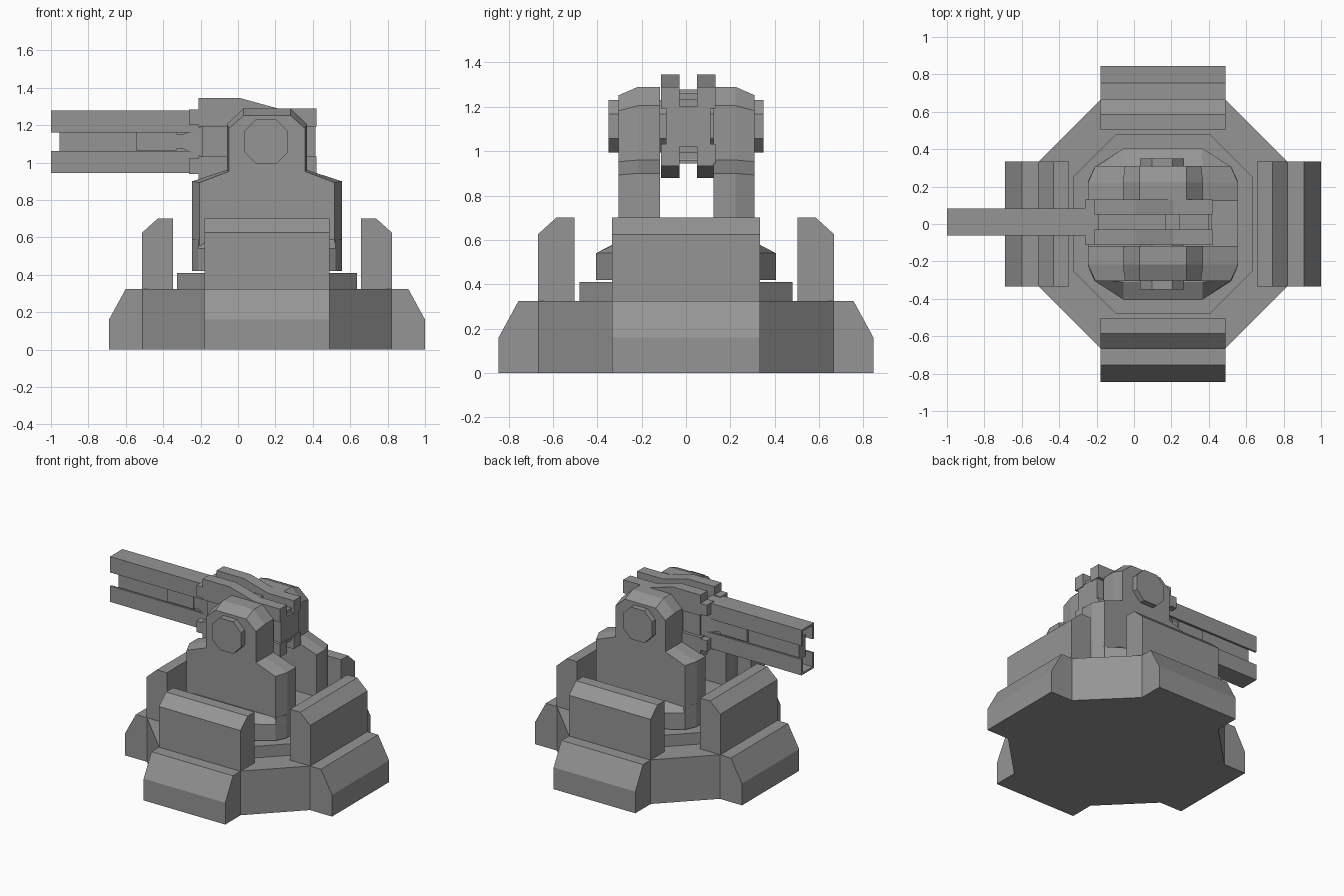
import bpy, bmesh, math
from mathutils import Matrix, Vector

old = bpy.data.objects.get("Cube")
if old:
    bpy.data.objects.remove(old, do_unlink=True)

grey = bpy.data.materials.new("armour grey")
grey.use_nodes = True
colour = (0.3, 0.3, 0.3, 1)
grey.diffuse_color = colour
grey.node_tree.nodes["Principled BSDF"].inputs["Base Color"].default_value = colour

CX = 0.155      # turning axis of the turret
GY, GZ = 0.01, 1.112   # centre line of the gun


def loft(name, rings, matrix=None):
    """Join rings of equal length with side faces and cap both ends."""
    bm = bmesh.new()
    layers = [[bm.verts.new(p) for p in ring] for ring in rings]
    n = len(rings[0])
    for a, b in zip(layers, layers[1:]):
        for i in range(n):
            j = (i + 1) % n
            bm.faces.new((a[i], a[j], b[j], b[i]))
    bm.faces.new(layers[0])
    bm.faces.new(layers[-1])
    if matrix:
        bm.transform(matrix)
    bmesh.ops.recalc_face_normals(bm, faces=bm.faces[:])
    mesh = bpy.data.meshes.new(name)
    bm.to_mesh(mesh)
    bm.free()
    mesh.materials.append(grey)
    ob = bpy.data.objects.new(name, mesh)
    bpy.context.collection.objects.link(ob)
    return ob


def along_x(name, profile, x0, x1):
    return loft(name, [[(x, y, z) for y, z in profile] for x in (x0, x1)])


def along_y(name, profile, y0, y1, matrix=None):
    return loft(name, [[(x, y, z) for x, z in profile] for y in (y0, y1)], matrix)


def box(name, x, y, z):
    return along_y(name, [(x[0], z[0]), (x[1], z[0]), (x[1], z[1]), (x[0], z[1])], *y)


def octagon(r, h):
    return [(r, -h), (r, h), (h, r), (-h, r), (-r, h), (-r, -h), (-h, -r), (h, -r)]


def plate(name, r, h, z0, z1):
    return loft(name, [[(CX + x, y, z) for x, y in octagon(r, h)] for z in (z0, z1)])


# Octagonal base and turntable
plate("base", 0.665, 0.333, 0, 0.325)
plate("turntable", 0.48, 0.25, 0.325, 0.41)
plate("pivot", 0.28, 0.12, 0.40, 0.43)

# Four buttresses with an upright shield above each
buttress = [(0.6, 0), (0.845, 0), (0.845, 0.16), (0.755, 0.325), (0.6, 0.325)]
shield = [(0.503, 0.32), (0.668, 0.32), (0.668, 0.625), (0.585, 0.70), (0.503, 0.70)]
for i, side in enumerate(("left", "back", "right", "front")):
    turn = Matrix.Translation((CX, 0, 0)) @ Matrix.Rotation(i * math.pi / 2, 4, "Z")
    along_y(side + "_buttress", buttress, -0.333, 0.333, turn)
    along_y(side + "_shield", shield, -0.333, 0.333, turn)


# Yoke deck with a sloped skirt front and back
def deck_ring(z, mid, corner):
    half = [(0.4, 0.23), (0.365, corner), (0.21, mid)]
    quarter = half + [(-x, y) for x, y in reversed(half)]
    return [(CX + x, y, z) for x, y in quarter + [(-x, -y) for x, y in quarter]]


loft("yoke_deck", [deck_ring(0.42, 0.405, 0.305), deck_ring(0.54, 0.405, 0.305),
                   deck_ring(0.59, 0.31, 0.30)])


# Yoke arms: stepped outline with chamfered outer edges, and octagonal caps
def arm_outline(inset):
    half = [(0.4 - inset, 0.42), (0.4 - inset, 0.90 - inset * 0.2),
            (0.215 - inset * 0.3, 0.96 - inset * 0.2),
            (0.215 - inset * 0.3, 1.205 - inset * 0.6), (0.125, 1.29 - inset)]
    return [(CX + x, z) for x, z in half] + [(CX - x, z) for x, z in reversed(half)]


for s, side in ((-1, "front"), (1, "back")):
    layers = ((0.12, 0), (0.22, 0), (0.307, 0.038))
    loft(side + "_yoke_arm",
         [[(x, s * y + 0.003, z) for x, z in arm_outline(inset)] for y, inset in layers])
    cap = [(0.15 + x, GZ + z) for x, z in octagon(0.118, 0.055)]
    along_y(side + "_pivot_cap", cap, s * 0.09, s * 0.35)

# Gun body with a tapered nose
box("gun_body", (-0.19, 0.415), (GY - 0.10, GY + 0.10), (GZ - 0.09, GZ + 0.09))
box("gun_spine", (-0.2, 0.17), (GY - 0.05, GY + 0.05), (GZ - 0.15, GZ + 0.15))
box("rear_spine", (0.24, 0.40), (GY - 0.05, GY + 0.05), (GZ - 0.12, GZ + 0.12))


def gun_section(x, w, h):
    return [(x, GY + a * w, GZ + b * h) for a, b in ((-1, -1), (1, -1), (1, 1), (-1, 1))]


loft("gun_nose", [gun_section(-0.18, 0.09, 0.09), gun_section(-0.21, 0.08, 0.075),
                  gun_section(-0.29, 0.05, 0.04)])
box("nose_block", (-0.34, -0.28), (GY - 0.05, GY + 0.05), (GZ - 0.04, GZ + 0.04))
box("nose_blade", (-0.545, -0.33), (GY - 0.057, GY + 0.057), (GZ - 0.048, GZ + 0.048))
box("barrel_core", (-0.955, -0.2), (GY - 0.04, GY + 0.04), (GZ - 0.08, GZ + 0.08))

# Upper and lower rails, clamps and armour ridges, mirrored about the gun axis
channel = [(-0.072, 0.05), (-0.072, 0.167), (0.072, 0.167), (0.072, 0.05),
           (0.057, 0.05), (0.057, 0.152), (-0.057, 0.152), (-0.057, 0.05)]
ridge = [(-0.21, 0.08), (-0.21, 0.233), (0.01, 0.233), (0.21, 0.178),
         (0.42, 0.178), (0.42, 0.08)]
for m, level in ((1, "upper"), (-1, "lower")):
    along_x(level + "_rail", [(GY + y, GZ + m * z) for y, z in channel], -1, -0.19)
    for s, side in ((-1, "front"), (1, "back")):
        inner, outer = GY + s * 0.04, GY + s * 0.122
        along_y(f"{level}_{side}_ridge", [(x, GZ + m * z) for x, z in ridge], inner, outer)
        box(f"{level}_{side}_clamp", (-0.262, -0.2), (inner, outer),
            (GZ + m * 0.09, GZ + m * 0.172))
